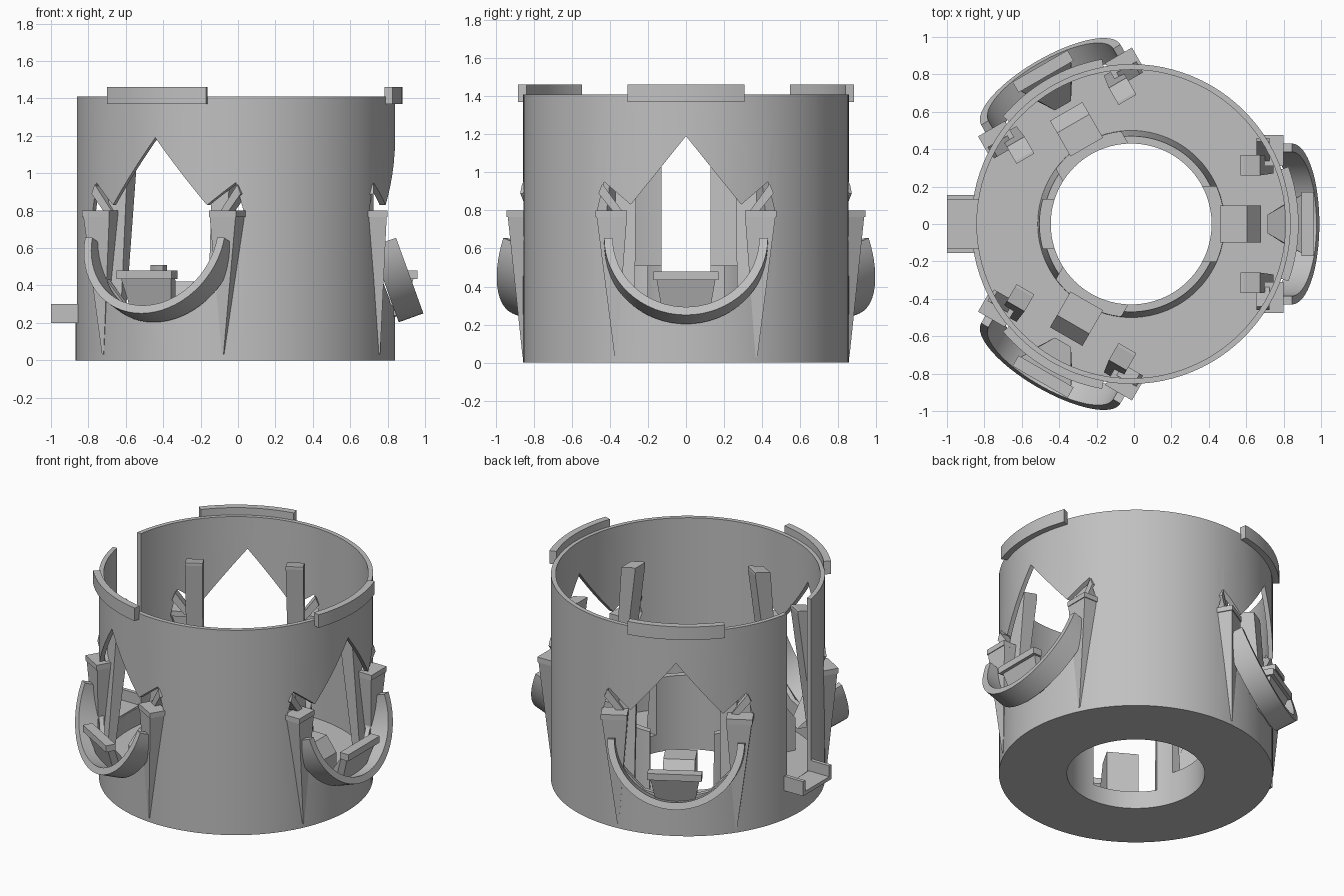
import bpy, bmesh, math
from mathutils import Matrix, Vector

if "Cube" in bpy.data.objects:
    bpy.data.objects.remove(bpy.data.objects["Cube"])

CENTRE = Matrix.Translation((-0.015, 0, 0))
HEIGHT, R_OUT, R_IN = 1.41, 0.855, 0.825

grey = bpy.data.materials.new("plain_grey")
grey.use_nodes = True
colour = (0.53, 0.53, 0.53, 1)
grey.diffuse_color = colour
grey.node_tree.nodes["Principled BSDF"].inputs["Base Color"].default_value = colour


def finish(name, bm, angle=0, smooth=False):
    """Turn a bmesh into an object, rotated about the drum axis."""
    bmesh.ops.recalc_face_normals(bm, faces=bm.faces)
    mesh = bpy.data.meshes.new(name)
    bm.to_mesh(mesh)
    bm.free()
    mesh.materials.append(grey)
    obj = bpy.data.objects.new(name, mesh)
    bpy.context.collection.objects.link(obj)
    mesh.transform(CENTRE @ Matrix.Rotation(math.radians(angle), 4, "Z"))
    if smooth:
        smooth_object(obj)
    return obj


def smooth_object(obj):
    bpy.ops.object.select_all(action="DESELECT")
    obj.select_set(True)
    bpy.context.view_layer.objects.active = obj
    bpy.ops.object.shade_smooth_by_angle(angle=math.radians(25))


def hull(name, points, angle=0):
    bm = bmesh.new()
    for p in points:
        bm.verts.new(p)
    bmesh.ops.convex_hull(bm, input=bm.verts)
    bmesh.ops.dissolve_limit(bm, angle_limit=0.01, verts=bm.verts, edges=bm.edges)
    return finish(name, bm, angle)


def rect(x, y, z):
    """Horizontal rectangle at height z."""
    return [(a, b, z) for a in x for b in y]


def box(name, x, y, z, angle=0):
    return hull(name, rect(x, y, z[0]) + rect(x, y, z[1]), angle)


def sweep(name, rings, closed, angle=0, smooth=True):
    """Skin a list of equal cross-sections."""
    bm = bmesh.new()
    loops = [[bm.verts.new(p) for p in ring] for ring in rings]
    n = len(loops[0])
    pairs = list(zip(loops, loops[1:]))
    if closed:
        pairs.append((loops[-1], loops[0]))
    else:
        bm.faces.new(loops[0])
        bm.faces.new(loops[-1])
    for a, b in pairs:
        for i in range(n):
            j = (i + 1) % n
            bm.faces.new((a[i], a[j], b[j], b[i]))
    return finish(name, bm, angle, smooth)


def lathe(name, profile, start, end, steps, angle=0):
    """Revolve an (r, z) profile between two angles in degrees."""
    closed = end - start >= 360
    rings = []
    for i in range(steps if closed else steps + 1):
        a = math.radians(start + (end - start) * i / steps)
        rings.append([(r * math.cos(a), r * math.sin(a), z) for r, z in profile])
    return sweep(name, rings, closed, angle)


def mirrored(points, side):
    return [(x, y * side, z) for x, y, z in points]


# Drum: outer wall, floor and raised central tube in one profile
drum = lathe("drum", [(0.43, 0), (R_OUT, 0), (R_OUT, HEIGHT), (R_IN, HEIGHT),
                      (R_IN, 0.1), (0.5, 0.1), (0.47, 0.51), (0.43, 0.51)], 0, 360, 96)

# Openings: pointed windows, tube gaps and the rear slot
half = [(0.29, 0.83), (0.43, 0.95), (0.47, 0.78), (0.41, 0.6), (0.33, 0.42), (0.2, 0.3)]
outline = [(0, 1.19)] + half + [(0, 0.26)] + [(-y, z) for y, z in reversed(half)]
cutters = [box("slot_cutter", (-1.2, -0.3), (-0.13, 0.13), (0.22, 1.6))]
for turn in (0, 120, 240):
    cutters.append(sweep("window_cutter", [[(x, y, z) for y, z in outline] for x in (0.6, 1.2)],
                         False, turn, False))
    cutters.append(box("gap_cutter", (0.3, 0.58), (-0.2, 0.2), (0.12, 0.7), turn))
for cutter in cutters:
    cutter.hide_render = True
    mod = drum.modifiers.new("opening", "BOOLEAN")
    mod.operation, mod.solver, mod.object = "DIFFERENCE", "EXACT", cutter
bpy.context.view_layer.update()
cut = bpy.data.meshes.new_from_object(drum.evaluated_get(bpy.context.evaluated_depsgraph_get()))
drum.modifiers.clear()
drum.data = cut
for cutter in cutters:
    bpy.data.objects.remove(cutter)
smooth_object(drum)

# Rear tray: a shallow channel under the slot
box("tray_floor", (-0.985, -0.83), (-0.155, 0.155), (0.2, 0.225))
for side in (-1, 1):
    box("tray_lip", (-0.985, -0.83), sorted((0.13 * side, 0.155 * side)), (0.2, 0.3))

# Tilted frame of the hoop
out = Vector((0.94, 0, 0.34))
down = Vector((0.34, 0, -0.94))
hoop_centre = Vector((0.86, 0, 0.655))


def hoop_point(radius, a, depth):
    return (hoop_centre + down * radius * math.sin(a) - out * depth
            + Vector((0, radius * math.cos(a), 0)))


for turn in (0, 120, 240):
    # Tab on the top rim
    lathe("rim_tab", [(0.85, 1.37), (0.895, 1.37), (0.895, 1.46), (0.85, 1.46)],
          -20, 20, 16, turn)

    # Half hoop below the window
    section = [(0.43, 0), (0.43, 0.14), (0.385, 0.14), (0.385, 0)]
    sweep("hoop", [[hoop_point(r, math.pi * i / 32, d) for r, d in section]
                   for i in range(33)], False, turn)

    # Clip resting in the hoop, with its tapered plate
    box("clip_bar", (0.91, 0.975), (-0.17, 0.17), (0.435, 0.48), turn)
    hull("clip_plate", rect((0.91, 0.955), (-0.155, 0.155), 0.44)
         + rect((0.84, 0.89), (-0.12, 0.12), 0.24)
         + rect((0.73, 0.8), (-0.05, 0.05), 0.22), turn)

    # Block between tube and window
    hull("inner_block", rect((0.475, 0.695), (-0.1, 0.1), 0.09)
         + rect((0.475, 0.62), (-0.1, 0.1), 0.42)
         + rect((0.695, 0.69), (-0.1, 0.1), 0.32), turn)

    for side in (-1, 1):
        # Leaning post inside the wall
        hull("leaning_post", mirrored(rect((0.71, 0.76), (0.27, 0.37), 0.2)
             + rect((0.585, 0.69), (0.26, 0.37), 1.17)
             + rect((0.585, 0.60), (0.26, 0.37), 1.19), side), turn)
        # Tapered bracket running down the wall
        hull("bracket", mirrored(rect((0.715, 0.81), (0.31, 0.47), 0.77)
             + rect((0.755, 0.775), (0.365, 0.375), 0.03), side), turn)
        box("bracket_cap", (0.7, 0.815), sorted((0.31 * side, 0.475 * side)),
            (0.765, 0.8), turn)
        # Slanted strut behind the ear of the window
        hull("strut", mirrored([(x, y, z) for x in (0.67, 0.74) for y, z in
             ((0.33, 0.79), (0.38, 0.79), (0.46, 0.89), (0.44, 0.94))], side), turn)
